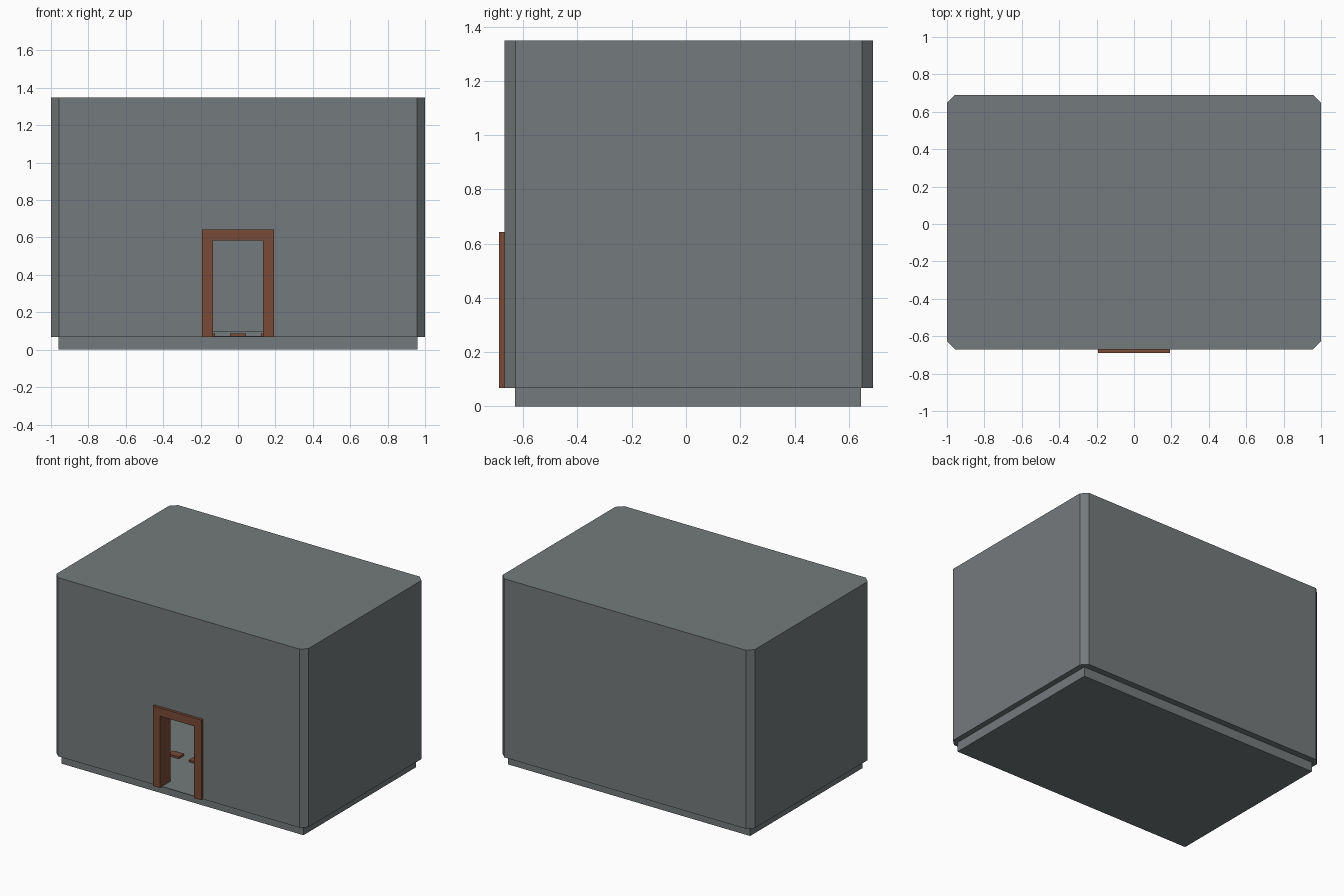
import bpy
import bmesh

if "Cube" in bpy.data.objects:
    bpy.data.objects.remove(bpy.data.objects["Cube"])


def material(name, rgb):
    m = bpy.data.materials.new(name)
    m.diffuse_color = (*rgb, 1)
    m.use_nodes = True
    m.node_tree.nodes["Principled BSDF"].inputs["Base Color"].default_value = m.diffuse_color
    return m


stone = material("grey stone", (0.175, 0.195, 0.2))
wood = material("brown wood", (0.19, 0.068, 0.037))


def prism(name, outline, a, b, mat, axis="z"):
    """Extrude a 2D outline from a to b along z (xy outline) or y (xz outline)."""
    bm = bmesh.new()
    place = (lambda p, d: (p[0], p[1], d)) if axis == "z" else (lambda p, d: (p[0], d, p[1]))
    face = bm.faces.new([bm.verts.new(place(p, a)) for p in outline])
    top = bmesh.ops.extrude_face_region(bm, geom=[face])["geom"]
    move = (0, 0, b - a) if axis == "z" else (0, b - a, 0)
    bmesh.ops.translate(bm, vec=move, verts=[g for g in top if isinstance(g, bmesh.types.BMVert)])
    bmesh.ops.recalc_face_normals(bm, faces=bm.faces)
    mesh = bpy.data.meshes.new(name)
    bm.to_mesh(mesh)
    bm.free()
    mesh.materials.append(mat)
    ob = bpy.data.objects.new(name, mesh)
    bpy.context.collection.objects.link(ob)
    return ob


def box(name, x0, x1, y0, y1, z0, z1, mat):
    return prism(name, [(x0, y0), (x1, y0), (x1, y1), (x0, y1)], z0, z1, mat)


# Walls and flat roof: block with chamfered corners
X, Y0, Y1, C = 1.0, -0.67, 0.69, 0.042
walls = prism("walls", [(-X + C, Y0), (X - C, Y0), (X, Y0 + C), (X, Y1 - C),
                        (X - C, Y1), (-X + C, Y1), (-X, Y1 - C), (-X, Y0 + C)],
              0.068, 1.348, stone)

# Hollow out the room and the doorway
cutters = [box("room_cutter", -0.9, 0.9, -0.575, 0.59, 0.072, 1.25, stone),
           box("doorway_cutter", -0.16, 0.16, -0.8, -0.5, 0.072, 0.61, stone)]
bpy.context.view_layer.objects.active = walls
for cutter in cutters:
    mod = walls.modifiers.new("cut", "BOOLEAN")
    mod.operation = "DIFFERENCE"
    mod.object = cutter
    bpy.ops.object.modifier_apply(modifier=mod.name)
    bpy.data.objects.remove(cutter)

# Recessed plinth
box("plinth", -0.96, 0.96, -0.63, 0.645, 0, 0.068, stone)

# Door frame lining the doorway
W, I, Z, T, H = 0.192, 0.134, 0.068, 0.583, 0.642
prism("door_frame", [(-W, Z), (-I, Z), (-I, T), (I, T), (I, Z), (W, Z), (W, H), (-W, H)],
      -0.69, -0.573, wood, "y")

# Low step along the back of the room
box("back_step", -0.9, 0.9, 0.45, 0.6, 0.07, 0.1, stone)

# Row of low wooden blocks on the floor
for i in range(-2, 3):
    x = i * 0.165
    box("floor_block", x - 0.043, x + 0.043, -0.26, -0.2, 0.07, 0.086, wood)
